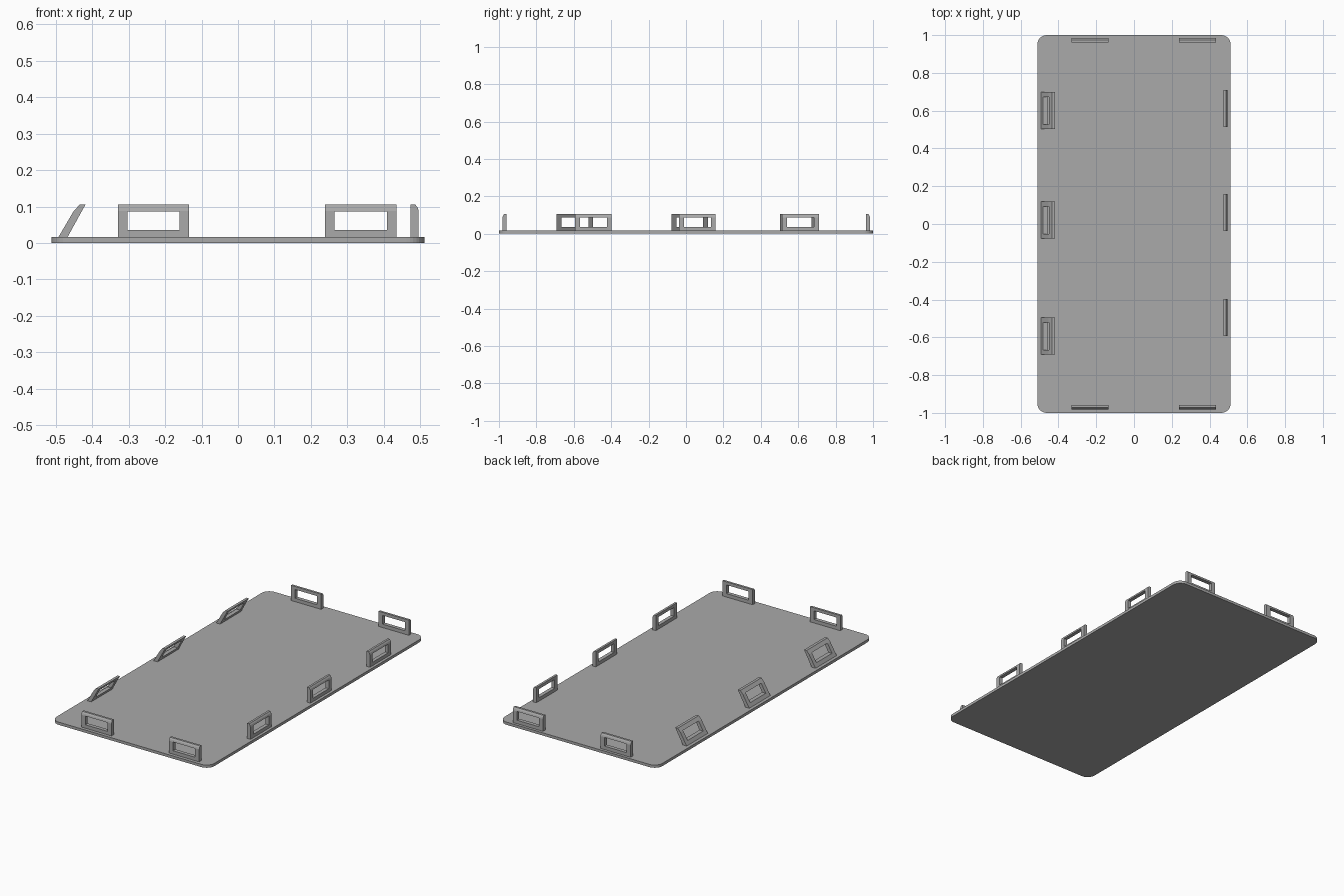
import bpy, bmesh
from math import cos, sin, pi

cube = bpy.data.objects.get("Cube")
if cube:
    bpy.data.objects.remove(cube)

grey = bpy.data.materials.new("plain_grey")
grey.use_nodes = True
COLOUR = (0.4, 0.4, 0.4, 1)
grey.diffuse_color = COLOUR
grey.node_tree.nodes["Principled BSDF"].inputs["Base Color"].default_value = COLOUR

HALF_X, HALF_Y, THICK, RADIUS = 0.512, 1.0, 0.016, 0.05
WIDTH, TOP, KINK = 0.196, 0.105, 0.088
HOLE_LOW, HOLE_HIGH, MARGIN = 0.036, 0.087, 0.026


def prism(name, points, push):
    """Extrude a closed outline along a vector."""
    bm = bmesh.new()
    face = bm.faces.new([bm.verts.new(p) for p in points])
    ext = bmesh.ops.extrude_face_region(bm, geom=[face])
    moved = [v for v in ext["geom"] if isinstance(v, bmesh.types.BMVert)]
    bmesh.ops.translate(bm, verts=moved, vec=push)
    bmesh.ops.recalc_face_normals(bm, faces=bm.faces)
    mesh = bpy.data.meshes.new(name)
    bm.to_mesh(mesh)
    bm.free()
    mesh.materials.append(grey)
    return add(name, mesh)


def add(name, mesh):
    obj = bpy.data.objects.new(name, mesh)
    bpy.context.collection.objects.link(obj)
    return obj


def clip_mesh(name, profile):
    """Frame with the given (outward, z) profile and a rectangular window."""
    body = prism(name, [(d, -WIDTH / 2, z) for d, z in profile], (0, WIDTH, 0))
    y = WIDTH / 2 - MARGIN
    window = [(-0.3, -y, HOLE_LOW), (-0.3, y, HOLE_LOW),
              (-0.3, y, HOLE_HIGH), (-0.3, -y, HOLE_HIGH)]
    cutter = prism("window_cutter", window, (0.6, 0, 0))
    cutter.hide_render = True
    mod = body.modifiers.new("window", "BOOLEAN")
    mod.operation, mod.solver, mod.object = "DIFFERENCE", "EXACT", cutter
    graph = bpy.context.evaluated_depsgraph_get()
    mesh = bpy.data.meshes.new_from_object(body.evaluated_get(graph))
    bpy.data.objects.remove(body)
    bpy.data.objects.remove(cutter)
    return mesh


def place(name, mesh, x, y, turn):
    obj = add(name, mesh)
    obj.location = (x, y, 0)
    obj.rotation_euler.z = turn


# Base plate with rounded corners
outline = []
for i, (sx, sy) in enumerate([(1, 1), (-1, 1), (-1, -1), (1, -1)]):
    for k in range(9):
        a = (i + k / 8) * pi / 2
        outline.append((sx * (HALF_X - RADIUS) + RADIUS * cos(a),
                        sy * (HALF_Y - RADIUS) + RADIUS * sin(a), 0))
prism("base_plate", outline, (0, 0, THICK))

# Upright clips, bevelled on the outer top edge
upright = clip_mesh("upright_clip", [(0, THICK), (0.022, THICK), (0.022, KINK),
                                     (0.019, 0.097), (0.013, TOP), (0, TOP)])
# Clips leaning inward
leaning = clip_mesh("leaning_clip", [(0, THICK), (0.025, THICK), (-0.016, 0.086),
                                     (-0.033, TOP), (-0.049, TOP)])

for i, y in enumerate([-0.495, 0.061, 0.612]):
    place(f"left_clip_{i + 1}", upright, 0.474, y, 0)
for i, y in enumerate([-0.594, 0.02, 0.6]):
    place(f"right_clip_{i + 1}", leaning, -0.468, y, pi)
for i, x in enumerate([-0.232, 0.337]):
    place(f"front_clip_{i + 1}", upright, x, -0.959, -pi / 2)
    place(f"back_clip_{i + 1}", upright, x, 0.962, pi / 2)
